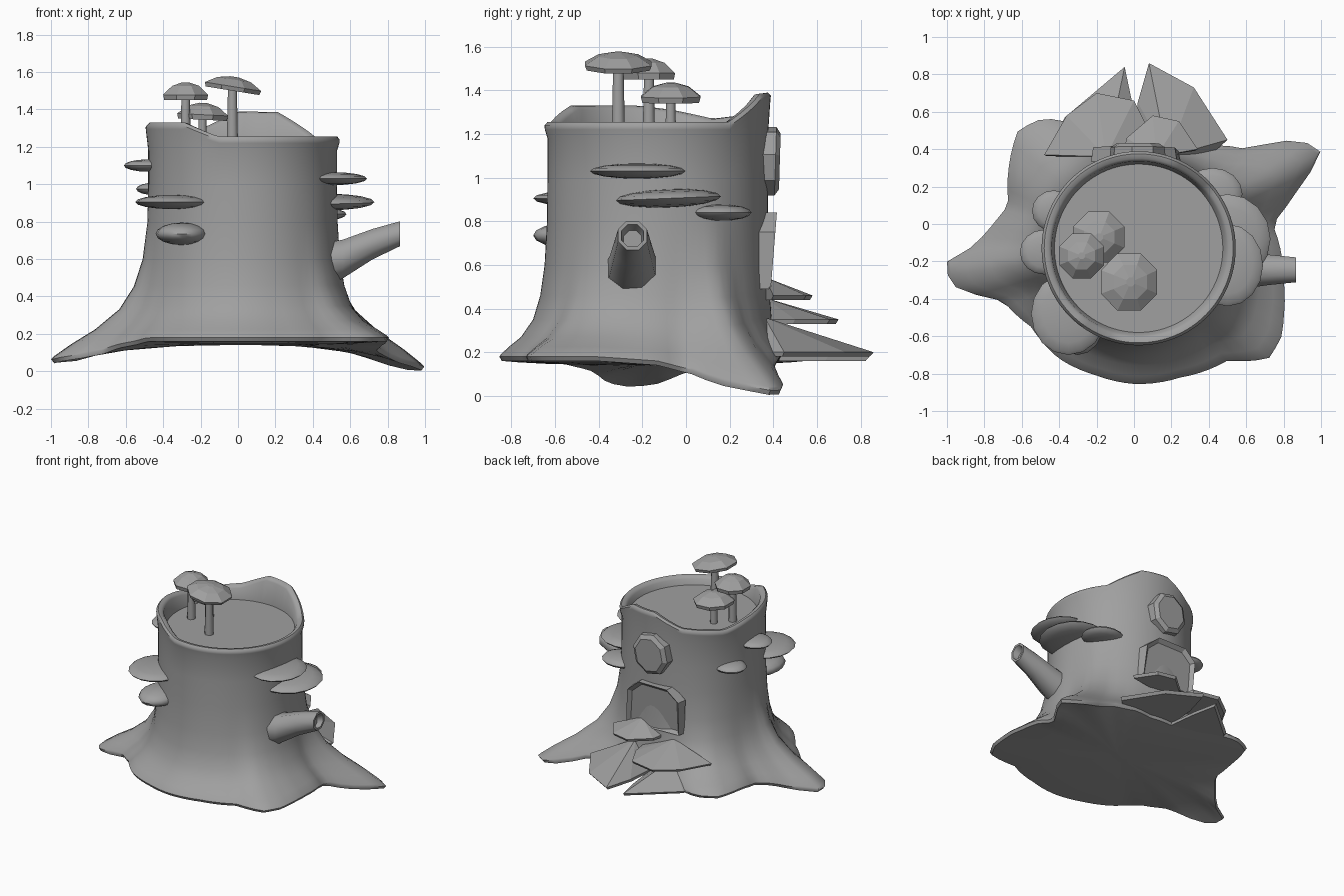
import bpy, bmesh, math
from mathutils import Vector, Matrix

old = bpy.data.objects.get("Cube")
if old:
    bpy.data.objects.remove(old, do_unlink=True)

grey = bpy.data.materials.new("plain_grey")
grey.use_nodes = True
grey.diffuse_color = (0.35, 0.35, 0.35, 1)
grey.node_tree.nodes["Principled BSDF"].inputs["Base Color"].default_value = grey.diffuse_color

CX, CY = 0.025, -0.13


def finish(name, bm, smooth=None):
    bmesh.ops.recalc_face_normals(bm, faces=bm.faces)
    mesh = bpy.data.meshes.new(name)
    bm.to_mesh(mesh)
    bm.free()
    mesh.materials.append(grey)
    obj = bpy.data.objects.new(name, mesh)
    bpy.context.collection.objects.link(obj)
    if smooth:
        bpy.ops.object.select_all(action='DESELECT')
        obj.select_set(True)
        bpy.context.view_layer.objects.active = obj
        bpy.ops.object.shade_smooth_by_angle(angle=math.radians(smooth))


def loft(bm, rings):
    loops = [[bm.verts.new(p) for p in ring] for ring in rings]
    n = len(loops[0])
    for a, b in zip(loops, loops[1:]):
        for i in range(n):
            j = (i + 1) % n
            bm.faces.new((a[i], a[j], b[j], b[i]))
    bm.faces.new(loops[0])
    return bm.faces.new(loops[-1])


def lookup(table, a):
    for (a0, v0), (a1, v1) in zip(table, table[1:]):
        if a0 <= a <= a1:
            return v0 + (v1 - v0) * (a - a0) / max(a1 - a0, 1e-6)


# Stump: root outline blended upward into a round trunk with an uneven rim
outline = [(.74, 0), (.85, .15), (1, .38), (.98, .41), (.88, .45), (.6, .4), (.42, .42),
           (.2, .42), (0, .43), (-.2, .48), (-.42, .56), (-.5, .56), (-.62, .5), (-.67, .3),
           (-.67, .1), (-.75, 0), (-.85, -.12), (-1, -.18), (-.99, -.32), (-.9, -.36),
           (-.7, -.41), (-.55, -.55), (-.4, -.72), (-.2, -.81), (0, -.855), (.25, -.82),
           (.5, -.73), (.72, -.72), (.79, -.6), (.8, -.5), (.8, -.3)]
reach = sorted((math.degrees(math.atan2(y - CY, x - CX)) % 360, math.hypot(x - CX, y - CY))
               for x, y in outline)
reach = [(reach[-1][0] - 360, reach[-1][1])] + reach + [(reach[0][0] + 360, reach[0][1])]
rim = [(0, 1.255), (40, 1.255), (68, 1.385), (92, 1.39), (115, 1.3), (150, 1.27), (172, 1.31),
       (190, 1.33), (232, 1.33), (255, 1.255), (360, 1.255)]
sag = [(0, .02), (12, .06), (19, .11), (29, .16), (34, .15), (45, .03), (60, 0), (150, 0),
       (170, .05), (181, .11), (187, .12), (194, .1), (205, .04), (225, 0), (340, 0), (360, .02)]
flare = [(.97, .19), (.8, .225), (.55, .27), (.3, .35), (.15, .46), (.06, .6), (.01, .8),
         (0, 1.0), (0, 1.18)]
SEG = 90
TRUNK = .505


def ring(radius_height):
    pts = []
    for i in range(SEG):
        deg = i * 360 / SEG
        r, z = radius_height(lookup(reach, deg), lookup(sag, deg), lookup(rim, deg))
        a = math.radians(deg)
        pts.append((CX + r * math.cos(a), CY + r * math.sin(a), z))
    return pts


rings = [ring(lambda b, d, h, k=k: (b * k, .14 + (.02 - d) * k ** 3)) for k in (.1, .4, .7, .88)]
rings.append(ring(lambda b, d, h: (b * .985, .16 - d)))
rings.append(ring(lambda b, d, h: (b, .18 - d)))
for f, z in flare:
    rings.append(ring(lambda b, d, h, f=f, z=z: (TRUNK + (b - TRUNK) * f, z - d * f ** 1.5)))
for r, dz in ((.517, -.035), (.519, -.015), (.505, 0), (.48, -.004), (.465, -.02)):
    rings.append(ring(lambda b, d, h, r=r, dz=dz: (r, h + dz)))
rings.append(ring(lambda b, d, h: (.45, 1.195)))
bm = bmesh.new()
loft(bm, rings)
finish("stump", bm, 50)


# Shelf fungi on the trunk sides
def shelf(name, x, y, z, rx, ry, rz, tilt=0):
    bm = bmesh.new()
    bmesh.ops.create_uvsphere(bm, u_segments=16, v_segments=8, radius=1)
    bm.transform(Matrix.Translation((x, y, z)) @ Matrix.Rotation(tilt, 4, 'X')
                 @ Matrix.Diagonal((rx, ry, rz, 1)))
    finish(name, bm, 60)


shelf("right_shelf_top", .5, -.22, 1.03, .19, .22, .035)
shelf("right_shelf_middle", .5, -.08, .905, .23, .24, .042, .04)
shelf("right_shelf_low", .42, .16, .84, .16, .14, .038)
shelf("left_shelf_top", -.48, -.15, 1.1, .13, .12, .033)
shelf("left_shelf_back", -.43, .07, .975, .115, .11, .035)
shelf("left_shelf_middle", -.35, -.48, .905, .2, .22, .038)
shelf("left_shelf_low", -.3, -.52, .735, .14, .18, .06)


# Mushrooms growing on the cut top
def circle(r, z, n=8):
    return [Vector((r * math.cos((i + .5) * math.tau / n), r * math.sin((i + .5) * math.tau / n), z))
            for i in range(n)]


def mushroom(name, x, y, edge, top, r, tilt, stem):
    h = top - edge
    bm = bmesh.new()
    loft(bm, [circle(.03, .25 * h), circle(r * .95, 0), circle(r, .3 * h),
              circle(r * .6, .8 * h), circle(r * .15, h)])
    bm.transform(Matrix.Translation((x, y, edge)) @ Matrix.Rotation(tilt, 4, 'Y'))
    finish(name + "_cap", bm)
    bm = bmesh.new()
    loft(bm, [circle(stem * 1.1, 1.18), circle(stem * .85, edge + .4 * h)])
    bm.transform(Matrix.Translation((x, y, 0)))
    finish(name + "_stem", bm, 60)


mushroom("tall_mushroom", -.03, -.31, 1.5, 1.575, .165, .16, .03)
mushroom("middle_mushroom", -.28, -.17, 1.45, 1.545, .13, 0, .028)
mushroom("short_mushroom", -.19, -.07, 1.345, 1.435, .148, .05, .025)

# Broken branch stub with a hollow end
bm = bmesh.new()
stub = [(.43, .56, .13), (.56, .6, .112), (.72, .68, .088), (.865, .735, .072),
        (.865, .735, .055), (.82, .715, .045)]
loft(bm, [[Vector((x, -.245 + p.x * r, z + p.y * r)) for p in circle(1, 0)] for x, z, r in stub])
finish("branch_stub", bm, 50)


# Fan-shaped fungus steps at the back
def fan(name, hub, z, thick, pts):
    bm = bmesh.new()
    top = [bm.verts.new((x, y, z)) for x, y in pts]
    low = [bm.verts.new((x * .97, y * .98, z - thick)) for x, y in pts]
    peak = bm.verts.new(hub)
    under = bm.verts.new((hub[0], hub[1], z - thick))
    for i in range(len(pts) - 1):
        bm.faces.new((peak, top[i], top[i + 1]))
        bm.faces.new((under, low[i + 1], low[i]))
        bm.faces.new((top[i], low[i], low[i + 1], top[i + 1]))
    bm.faces.new((peak, under, low[0], top[0]))
    bm.faces.new((peak, top[-1], low[-1], under))
    finish(name, bm)


fan("small_step", (.12, .36, .545), .46, .02,
    [(-.06, .36), (-.04, .46), (.1, .58), (.24, .55), (.34, .4)])
fan("upper_step", (-.15, .36, .45), .35, .02,
    [(-.48, .37), (-.36, .58), (-.2, .7), (0, .66), (.08, .5), (.1, .36)])
fan("right_step", (.18, .36, .36), .2, .02,
    [(0, .4), (.02, .65), (.08, .86), (.32, .73), (.5, .45), (.4, .36)])
fan("lower_step", (-.15, .36, .3), .18, .02,
    [(-.45, .4), (-.37, .57), (-.05, .84), (-.01, .65), (.02, .4)])


# Raised plates on the back: a knot and a framed window
def plate(name, pts, y1, lean, inset, depth):
    mid = sum(z for x, z in pts) / len(pts)
    base = [Vector((x, .335, z)) for x, z in pts]
    front = [Vector((x * .95, y1 + lean * (z - mid), z)) for x, z in pts]
    bm = bmesh.new()
    cap = loft(bm, [base, front])
    bmesh.ops.recalc_face_normals(bm, faces=bm.faces)
    bmesh.ops.inset_individual(bm, faces=[cap], thickness=inset, depth=depth)
    finish(name, bm)


knot = [(.02 + .155 * math.cos(i * math.tau / 8 + .2), 1.075 + .16 * math.sin(i * math.tau / 8 + .2))
        for i in range(8)]
plate("back_knot", knot, .41, .03, .03, .02)
plate("back_window", [(-.22, .5), (.25, .49), (.23, .75), (.12, .84), (-.13, .84), (-.23, .76)],
      .405, .08, .03, -.025)
